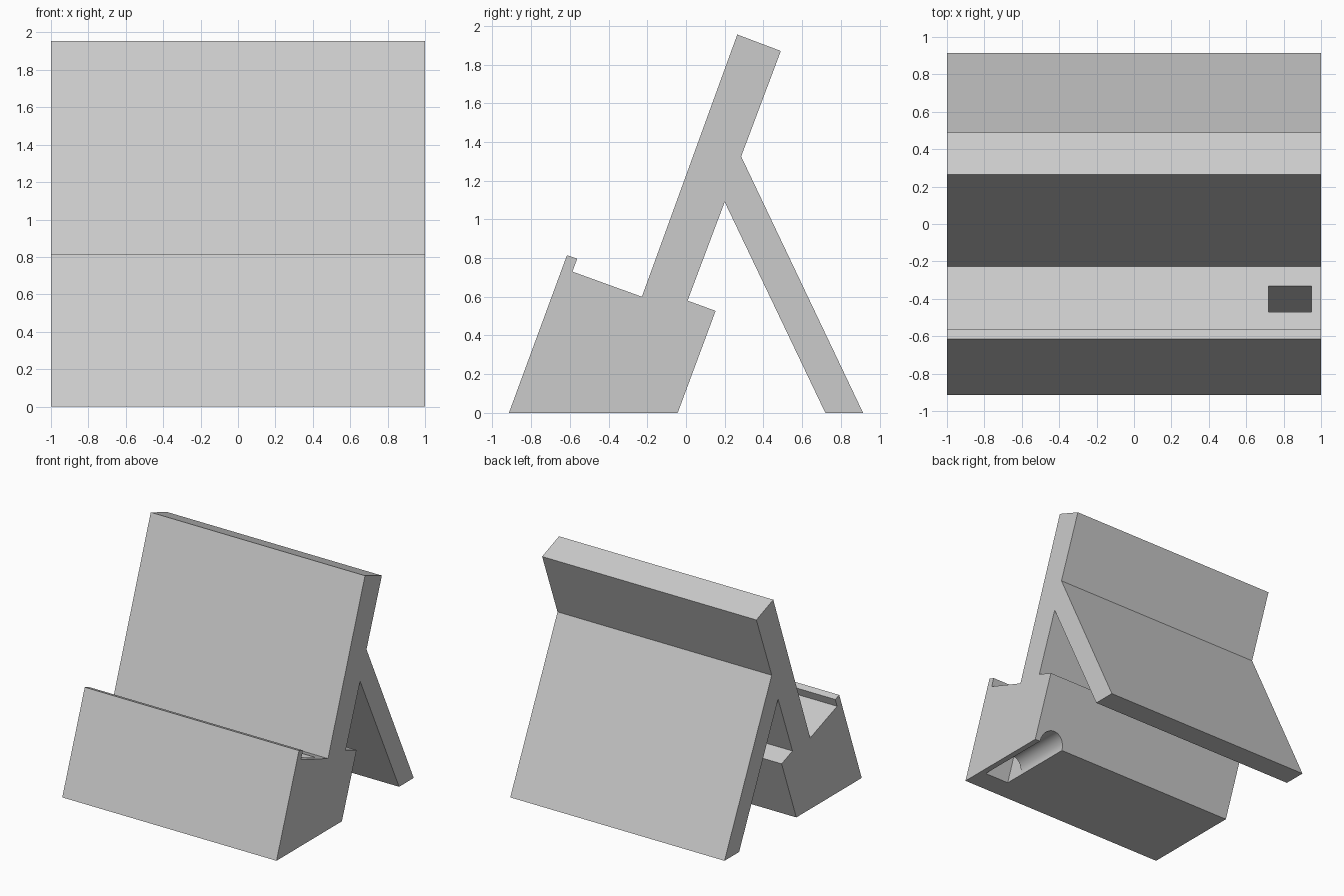
import bpy
import bmesh
from math import radians

if "Cube" in bpy.data.objects:
    bpy.data.objects.remove(bpy.data.objects["Cube"], do_unlink=True)

# Single grey material
grey = bpy.data.materials.new("light grey")
grey.use_nodes = True
colour = (0.6, 0.6, 0.6, 1)
grey.diffuse_color = colour
grey.node_tree.nodes["Principled BSDF"].inputs["Base Color"].default_value = colour


def extrude_profile(name, points, half_width):
    """Side profile in (y, z), extruded across x."""
    bm = bmesh.new()
    face = bm.faces.new([bm.verts.new((-half_width, y, z)) for y, z in points])
    result = bmesh.ops.extrude_face_region(bm, geom=[face])
    moved = [v for v in result["geom"] if isinstance(v, bmesh.types.BMVert)]
    bmesh.ops.translate(bm, verts=moved, vec=(2 * half_width, 0, 0))
    bmesh.ops.recalc_face_normals(bm, faces=bm.faces)
    mesh = bpy.data.meshes.new(name)
    bm.to_mesh(mesh)
    bm.free()
    obj = bpy.data.objects.new(name, mesh)
    bpy.context.collection.objects.link(obj)
    mesh.materials.append(grey)
    return obj


def cut(target, cutter):
    """Subtract the cutter and remove it."""
    cutter.hide_render = True
    cutter.data.materials.append(grey)
    mod = target.modifiers.new("cut", "BOOLEAN")
    mod.operation = "DIFFERENCE"
    mod.solver = "EXACT"
    mod.object = cutter
    bpy.context.view_layer.objects.active = target
    bpy.ops.object.modifier_apply(modifier=mod.name)
    bpy.data.objects.remove(cutter, do_unlink=True)


# Base with lip, leaning back rest and rear prop leg
stand = extrude_profile("tilted_stand", [
    (-0.915, 0), (-0.615, 0.815), (-0.562, 0.797), (-0.587, 0.73),
    (-0.228, 0.6), (0.265, 1.955), (0.49, 1.87), (0.285, 1.325),
    (0.915, 0), (0.72, 0), (0.2, 1.09), (0.008, 0.58),
    (0.153, 0.527), (-0.043, 0)], 1)

slot_x, slot_width = 0.835, 0.23

# Cable slot, square to the tilted shelf
bpy.ops.mesh.primitive_cube_add(size=1, location=(slot_x, -0.514, 0.35),
                                rotation=(radians(-20), 0, 0))
slot = bpy.context.object
slot.scale = (slot_width, 0.149, 1.6)
bpy.context.view_layer.update()
cut(stand, slot)

# Round cable channel from the slot to the rear of the base
bpy.ops.mesh.primitive_cylinder_add(vertices=48, radius=slot_width / 2, depth=0.8,
                                    location=(slot_x, -0.2, 0),
                                    rotation=(radians(90), 0, 0))
cut(stand, bpy.context.object)

# Smooth only the round channel
bpy.ops.object.select_all(action="DESELECT")
stand.select_set(True)
bpy.context.view_layer.objects.active = stand
bpy.ops.object.shade_smooth_by_angle(angle=radians(15))
